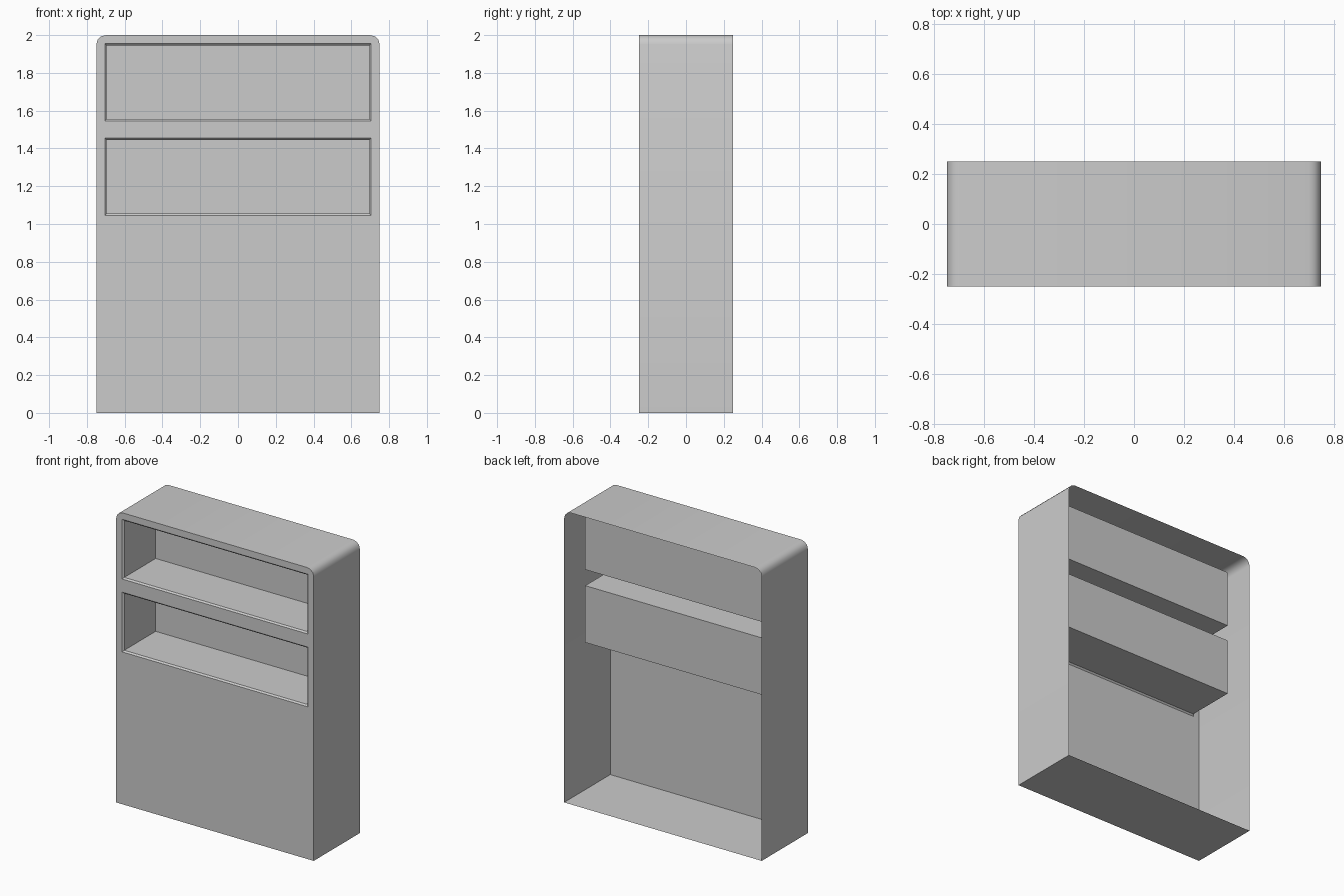
import bpy, bmesh, math
from mathutils import Vector

if "Cube" in bpy.data.objects:
    bpy.data.objects.remove(bpy.data.objects["Cube"])

FRONT, BACK, W, H, R = -0.25, 0.25, 0.75, 2.0, 0.05
SEG = 3
NICHE_Z = (1.75, 1.25)


def rect(bm, hx, hz, zc, y):
    """Rectangle of verts, counter-clockwise seen from the front."""
    pts = ((-hx, -hz), (hx, -hz), (hx, hz), (-hx, hz))
    return [bm.verts.new((x, y, zc + z)) for x, z in pts]


def bridge(bm, a, b):
    """Wall of quads between two vertex loops."""
    n = len(a)
    return [bm.faces.new((a[i], b[i], b[(i + 1) % n], a[(i + 1) % n])) for i in range(n)]


def loop_edges(bm, verts):
    return [bm.edges.new((verts[i], verts[(i + 1) % len(verts)])) for i in range(len(verts))]


def finish(bm, name):
    mesh = bpy.data.meshes.new(name)
    bm.to_mesh(mesh)
    bm.free()
    for p in mesh.polygons:
        p.use_smooth = True
    mesh.set_sharp_from_angle(angle=math.radians(35))
    obj = bpy.data.objects.new(name, mesh)
    bpy.context.collection.objects.link(obj)
    return obj


# Cabinet outline: square bottom corners, rounded top corners
profile = [(-W, 0), (W, 0)]
for sx, start in ((1, 0), (-1, 90)):
    for i in range(SEG + 1):
        a = math.radians(start + 90 * i / SEG)
        profile.append((sx * (W - R) + R * math.cos(a), H - R + R * math.sin(a)))

# Thin front panel with two openings
bm = bmesh.new()
front = [bm.verts.new((x, FRONT, z)) for x, z in profile]
edges = loop_edges(bm, front)
for zc in NICHE_Z:
    edges += loop_edges(bm, rect(bm, 0.705, 0.205, zc, FRONT))
bmesh.ops.triangle_fill(bm, use_beauty=True, edges=edges, normal=Vector((0, -1, 0)))
bm.normal_update()
for f in bm.faces:
    if f.normal.y > 0:
        f.normal_flip()
bmesh.ops.dissolve_limit(bm, angle_limit=0.01, verts=bm.verts[:], edges=bm.edges[:])

# Sides, floor and top, open at the back
front = [min(bm.verts, key=lambda v: (v.co - Vector((x, FRONT, z))).length) for x, z in profile]
back = [bm.verts.new((x, BACK, z)) for x, z in profile]
bridge(bm, front, back)
bm.normal_update()
finish(bm, "cabinet_shell")

# Recessed display niches with a chamfered rim
for k, zc in enumerate(NICHE_Z):
    bm = bmesh.new()
    rim = rect(bm, 0.705, 0.205, zc, FRONT)
    lip = rect(bm, 0.695, 0.195, zc, FRONT + 0.01)
    rear = rect(bm, 0.695, 0.195, zc, 0.10)
    bridge(bm, lip, rim)
    bridge(bm, rear, lip)
    bm.faces.new(rear)
    bmesh.ops.reverse_faces(bm, faces=[f for f in bm.faces if len(set(f.verts) & set(rear)) < 4])
    bm.normal_update()
    # every wall should face the inside of its niche
    centre = Vector((0, -0.1, zc))
    for f in bm.faces:
        if f.normal.dot(centre - f.calc_center_median()) < 0:
            f.normal_flip()
    finish(bm, ("upper_niche", "lower_niche")[k])
